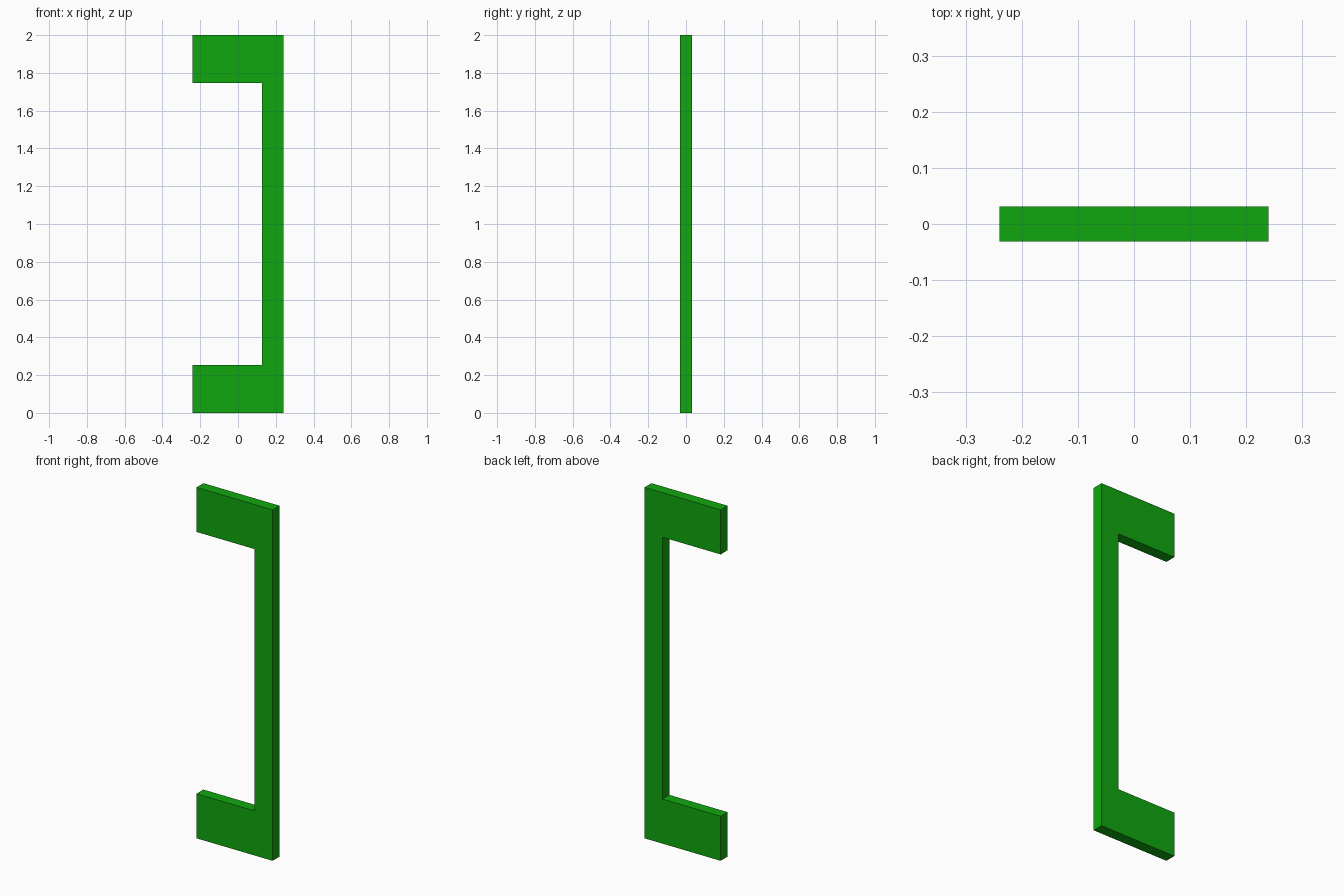
import bpy
import bmesh

if "Cube" in bpy.data.objects:
    bpy.data.objects.remove(bpy.data.objects["Cube"])

HALF_W, HALF_D, HEIGHT = 0.24, 0.031, 2.0
INNER_X, ARM = 0.127, 0.254  # inner edge of the upright, height of each arm

green = bpy.data.materials.new("green")
green.diffuse_color = (0.005, 0.39, 0.005, 1.0)
green.use_nodes = True
green.node_tree.nodes["Principled BSDF"].inputs["Base Color"].default_value = green.diffuse_color

# Square bracket outline in the XZ plane, counter-clockwise seen from the front
outline = [
    (-HALF_W, 0), (HALF_W, 0), (HALF_W, HEIGHT), (-HALF_W, HEIGHT),
    (-HALF_W, HEIGHT - ARM), (INNER_X, HEIGHT - ARM),
    (INNER_X, ARM), (-HALF_W, ARM),
]

# Bracket: extrude the outline through its thickness
bm = bmesh.new()
front = bm.faces.new([bm.verts.new((x, -HALF_D, z)) for x, z in outline])
ext = bmesh.ops.extrude_face_region(bm, geom=[front], use_keep_orig=True)
moved = [v for v in ext["geom"] if isinstance(v, bmesh.types.BMVert)]
bmesh.ops.translate(bm, verts=moved, vec=(0, 2 * HALF_D, 0))
bmesh.ops.recalc_face_normals(bm, faces=bm.faces)

mesh = bpy.data.meshes.new("square_bracket")
bm.to_mesh(mesh)
bm.free()
mesh.materials.append(green)
bracket = bpy.data.objects.new("square_bracket", mesh)
bpy.context.collection.objects.link(bracket)
